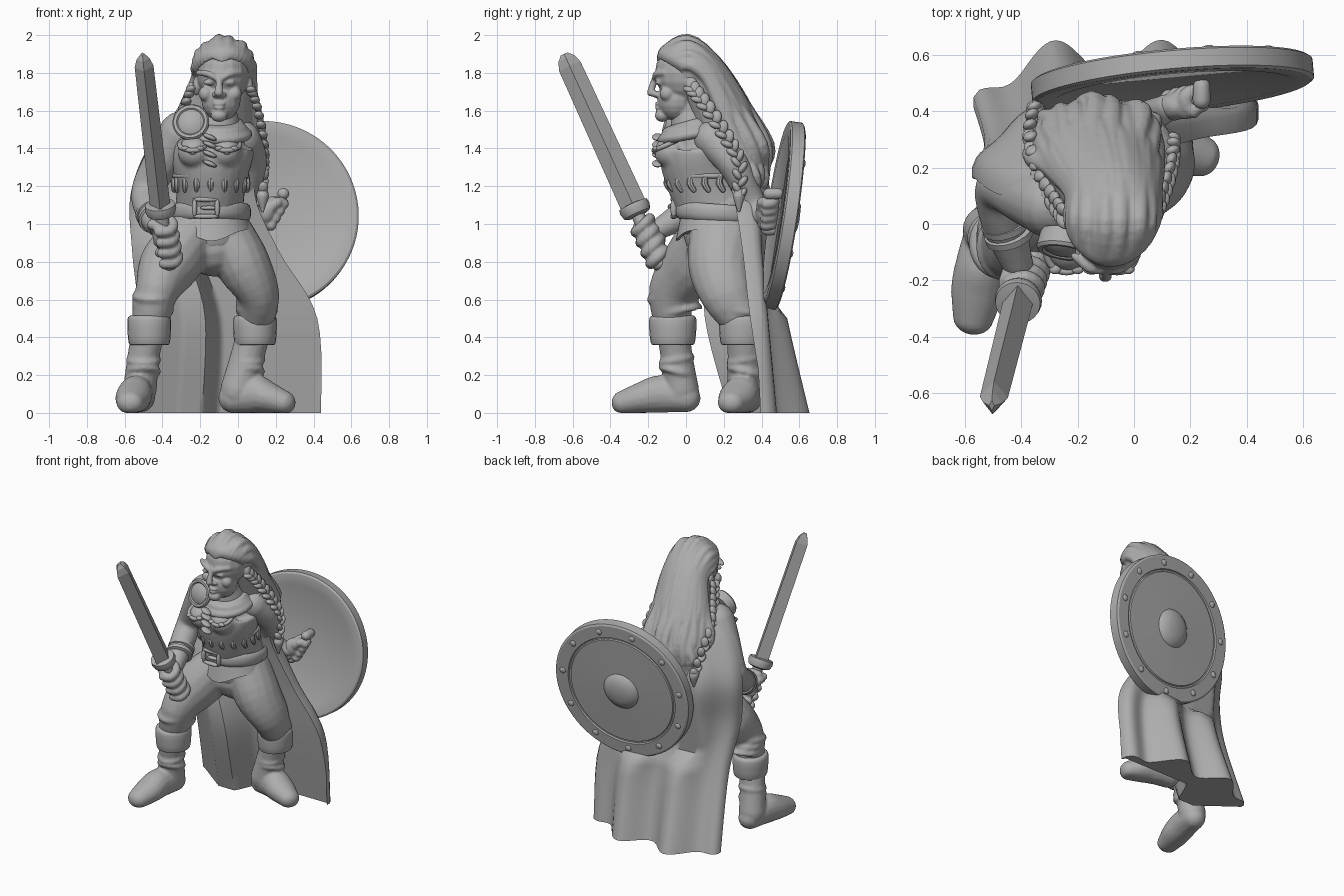
import bpy, bmesh, math
from math import sin, cos, pi, radians
from mathutils import Vector, Matrix

cube = bpy.data.objects.get("Cube")
if cube:
    bpy.data.objects.remove(cube)

stone = bpy.data.materials.new("plain_grey")
stone.use_nodes = True
GREY = (0.42, 0.42, 0.42, 1)
stone.diffuse_color = GREY
stone.node_tree.nodes["Principled BSDF"].inputs["Base Color"].default_value = GREY
X, Y, Z = Vector((1, 0, 0)), Vector((0, 1, 0)), Vector((0, 0, 1))


def skin(bm, rings):
    """Bridge a list of point rings and cap both ends."""
    vs = [[bm.verts.new(p) for p in r] for r in rings]
    n = len(vs[0])
    for a, b in zip(vs, vs[1:]):
        for i in range(n):
            bm.faces.new((a[i], a[(i + 1) % n], b[(i + 1) % n], b[i]))
    bm.faces.new(vs[0][::-1])
    bm.faces.new(vs[-1])


def spline(pts, steps):
    """Catmull-Rom through points of any dimension."""
    p = [pts[0]] + list(pts) + [pts[-1]]
    out = []
    for a, b, c, d in zip(p, p[1:], p[2:], p[3:]):
        for s in range(steps):
            t = s / steps
            out.append([0.5 * (2 * k + (m - j) * t + (2 * j - 5 * k + 4 * m - n) * t * t
                        + (3 * k - j - 3 * m + n) * t ** 3) for j, k, m, n in zip(a, b, c, d)])
    return out + [list(pts[-1])]


def loft(bm, pts, seg=16, steps=4, rounded=True, ref=None):
    """Tube through (x, y, z, radius_a[, radius_b]) points."""
    P = spline([tuple(p) if len(p) == 5 else tuple(p) + (p[3],) for p in pts], steps)
    C = [Vector(p[:3]) for p in P]
    if ref is None:
        ref = Y if abs((C[-1] - C[0]).normalized().x) > 0.75 else X
    rings, last = [], len(P) - 1
    for k, p in enumerate(P):
        t = (C[min(k + 1, last)] - C[max(k - 1, 0)]).normalized()
        a = (ref - t * ref.dot(t)).normalized()
        b = t.cross(a)
        angles = [0]
        if rounded and k == 0:
            angles = [-75, -50, -25, 0]
        elif rounded and k == last:
            angles = [0, 25, 50, 75]
        for e in angles:
            c, q = C[k] + t * sin(radians(e)) * min(p[3:]), cos(radians(e))
            rings.append([c + a * p[3] * q * cos(2 * pi * i / seg) + b * p[4] * q * sin(2 * pi * i / seg)
                          for i in range(seg)])
    skin(bm, rings)


def ball(bm, loc, rad, rot=None):
    m = Matrix.Translation(loc) @ (rot.to_matrix().to_4x4() if rot else Matrix()) @ Matrix.Diagonal((*rad, 1))
    bmesh.ops.create_uvsphere(bm, u_segments=16, v_segments=10, radius=1, matrix=m)


def hoop(bm, c, rx, ry, tall, thick, tilt=0, n=28):
    """Band around an ellipse; tilt raises the front."""
    pts = []
    for i in range(n + 2):
        a = 2 * pi * i / n
        pts.append((c[0] + rx * cos(a), c[1] + ry * sin(a), c[2] - tilt * sin(a), tall, thick))
    loft(bm, pts, seg=10, steps=1, rounded=False, ref=Z)


def turn(bm, profile, c, axis, seg=64):
    """Lathe (radius, height) pairs about an axis."""
    q = axis.to_track_quat('Z', 'Y')
    skin(bm, [[c + q @ Vector((r * cos(2 * pi * i / seg), r * sin(2 * pi * i / seg), h))
               for i in range(seg)] for r, h in profile])


def finish(name, bm, voxel=0, relax=4, angle=40):
    bmesh.ops.recalc_face_normals(bm, faces=bm.faces)
    me = bpy.data.meshes.new(name)
    bm.to_mesh(me)
    bm.free()
    me.materials.append(stone)
    ob = bpy.data.objects.new(name, me)
    bpy.context.scene.collection.objects.link(ob)
    if angle:
        me.shade_smooth()
        me.set_sharp_from_angle(angle=radians(angle))
    if voxel:
        r = ob.modifiers.new("blend", 'REMESH')
        r.mode, r.voxel_size, r.use_smooth_shade = 'VOXEL', voxel, True
        s = ob.modifiers.new("relax", 'SMOOTH')
        s.iterations, s.factor = relax, 0.5


# Trousers
bm = bmesh.new()
loft(bm, [(-.14, .18, 1.06, .18, .2), (-.14, .18, .95, .2, .21), (-.13, .17, .89, .17, .17)])
loft(bm, [(-.22, .16, .95, .14, .18), (-.36, .04, .79, .16, .17), (-.43, -.07, .64, .115, .13), (-.47, -.07, .46, .095)])
loft(bm, [(-.06, .2, .95, .14, .18), (.03, .18, .78, .145, .17), (.11, .22, .62, .11, .14), (.09, .3, .46, .09)])
for x, y, s in ((-.45, -.08, -1), (.1, .24, 1)):
    for k in range(3):   # creases above the boots
        hoop(bm, (x, y + .02 * k, .62 - .04 * k), .1, .115, .016, .014, .02 * s)
finish("trousers", bm, .012, 6)

# Boots with turned cuffs
for side, leg, foot in (
        ("right", [(-.47, -.07, .46, .09), (-.5, -.05, .3, .085), (-.52, -.02, .12, .09)],
         [(-.515, .0, .08, .078), (-.54, -.13, .1, .09, .1), (-.555, -.23, .08, .095, .085), (-.57, -.33, .055, .075, .065)]),
        ("left", [(.09, .3, .46, .09), (.05, .31, .3, .09), (.0, .31, .12, .095)],
         [(-.02, .32, .08, .085), (.08, .3, .1, .095, .105), (.16, .27, .08, .1, .085), (.24, .24, .055, .075, .065)])):
    bm = bmesh.new()
    loft(bm, leg)
    loft(bm, foot)
    x, y = leg[1][:2]
    for z, tilt in ((.22, .02), (.28, -.015)):
        hoop(bm, (x, y, z), .08, .082, .016, .014, tilt)
    for v in bm.verts:
        v.co.z = max(v.co.z, 0)
    finish(side + "_boot", bm, .011, 3)
    bm = bmesh.new()
    x, y = leg[0][:2]
    loft(bm, [(x, y, .36, .095, .1), (x, y, .375, .11, .118), (x, y, .49, .116, .126), (x, y, .515, .1, .11)], 24, 3, False)
    finish(side + "_boot_cuff", bm)

# Torso and bodice
bm = bmesh.new()
loft(bm, [(-.14, .18, .97, .19, .2), (-.15, .17, 1.06, .18, .2), (-.145, .11, 1.2, .185, .2), (-.14, .07, 1.36, .22, .21),
          (-.13, .07, 1.45, .21, .18), (-.1, .03, 1.53, .12, .12), (-.09, .0, 1.62, .08, .08)], 24)
for x in (-.23, -.07):
    ball(bm, (x, -.075, 1.38), (.09, .095, .085))
finish("torso", bm, .012)
bm = bmesh.new()
for i in range(11):      # waist lacing
    a = radians(-110 + 22 * i)
    x, y = -.145 + .193 * sin(a), .11 - .207 * cos(a)
    loft(bm, [(x, y + .015, 1.18, .014), (x, y - .005, 1.215, .018), (x, y, 1.25, .014)], 8, 2)
hoop(bm, (-.145, .1, 1.255), .192, .205, .014, .014)
for z in (1.32, 1.37, 1.42, 1.46):     # chest ties
    ball(bm, (-.15, -.15, z), (.04, .03, .014), Matrix.Rotation(.4, 3, 'Y').to_euler())
for x in (-.24, -.06):
    hoop(bm, (x, -.1, 1.42), .07, .07, .013, .013, -.03)
    for k in range(3):
        ball(bm, (x - .04 + .04 * k, -.16, 1.4 - .02 * (k % 2)), (.022, .018, .013))
finish("bodice_lacing", bm)
bm = bmesh.new()
for k in range(3):
    hoop(bm, (-.1, .03, 1.525 - .025 * k), .1 + .022 * k, .105 + .022 * k, .028, .034, -.03 + .015 * (k % 2))
finish("scarf", bm, .01, 3)

# Belt, buckle and tunic hem
bm = bmesh.new()
hoop(bm, (-.145, .175, 1.06), .197, .215, .045, .018, .015, 40)
finish("belt", bm)
bm = bmesh.new()
for dx, dz, rx, rz in ((-.06, 0, .014, .05), (.06, 0, .014, .05), (0, .045, .07, .014), (0, -.045, .07, .014), (.015, 0, .045, .012)):
    ball(bm, (-.17 + dx, -.065, 1.085 + dz), (rx, .018, rz))
finish("buckle", bm)
bm = bmesh.new()
skin(bm, [[Vector((-.14 + r * cos(a), .175 + (r + .015) * sin(a), z - drop * max(0, -sin(a)) ** 6))
           for a in (2 * pi * i / 40 for i in range(40))]
          for r, z, drop in ((.185, 1.06, 0), (.203, 1.0, .03), (.215, .97, .06), (.195, .975, .06))])
finish("tunic_hem", bm)

# Head and face
bm = bmesh.new()
ball(bm, (-.08, .0, 1.8), (.14, .165, .165))
ball(bm, (-.09, -.05, 1.66), (.105, .1, .115))
ball(bm, (-.1, -.125, 1.575), (.045, .04, .035))
loft(bm, [(-.098, -.155, 1.79, .018), (-.1, -.175, 1.74, .018), (-.102, -.187, 1.695, .025, .02)], 10)
ball(bm, (-.1, -.155, 1.685), (.04, .025, .018))
for s in (-1, 1):
    loft(bm, [(-.1 + .02 * s, -.165, 1.775, .016), (-.1 + .06 * s, -.155, 1.795, .018), (-.1 + .11 * s, -.115, 1.8, .015)], 8)
    ball(bm, (-.1 + .055 * s, -.142, 1.75), (.03, .02, .017))
    ball(bm, (-.095 + .075 * s, -.1, 1.69), (.04, .04, .04))
    ball(bm, (-.08 + .14 * s, .03, 1.73), (.02, .035, .05))
for z, r in ((1.637, .034), (1.615, .03)):
    ball(bm, (-.1, -.147, z), (r, .018, .011))
loft(bm, [(-.09, .04, 1.48, .085), (-.085, .0, 1.62, .08)])
finish("head", bm, .007, 3)

# Swept-back hair
bm = bmesh.new()
ball(bm, (-.075, .04, 1.82), (.15, .14, .15))
loft(bm, [(-.08, .06, 1.8, .14, .12), (-.09, .11, 1.68, .16, .12), (-.12, .19, 1.54, .2, .15),
          (-.13, .28, 1.4, .21, .13), (-.13, .34, 1.27, .15, .07)], 20)
for i in range(17):
    u = -1 + i / 8
    s, c, j = sin(1.35 * u), cos(1.35 * u), (i * 7 % 5 - 2) * .014
    peak = .025 * max(0, 1 - 4 * abs(u))     # widow's peak
    loft(bm, [(-.085 + .135 * s, .015 - .16 * c, 1.785 + .1 * c - peak, .01), (-.08 + .145 * s, .015 - .13 * c, 1.81 + .11 * c, .026),
              (-.075 + .15 * s, .04 - .03 * c, 1.8 + .165 * c + j / 2, .032), (-.075 + .15 * s, .1 + .06 * c, 1.74 + .12 * c, .032),
              (-.11 + .19 * s, .17 + .14 * c, 1.57 + .06 * c, .036), (-.13 + .21 * s + j, .24 + .17 * c + j, 1.42, .036),
              (-.13 + .19 * s - j, .34 + .08 * c, 1.28 + j, .028), (-.13 + .18 * s + j, .36 + .05 * c, 1.22 + 2 * j, .008)], 8, 4)
finish("hair", bm, .009, 2)

# Braids
for side, path in (("left", [(.07, .03, 1.72), (.1, .1, 1.63), (.13, .2, 1.48), (.14, .28, 1.33), (.13, .28, 1.14)]),
                   ("right", [(-.25, .03, 1.72), (-.29, .09, 1.62), (-.34, .18, 1.52), (-.37, .32, 1.4), (-.35, .41, 1.22)])):
    bm = bmesh.new()
    pts = [Vector(p) for p in spline(path, 6)]
    for k, (p, q) in enumerate(zip(pts, pts[1:])):
        d = (q - p).normalized()
        w = d.cross(X).normalized()
        ball(bm, p + w * .016 * (-1) ** k, (.027, .019, .036),
             (d + w * .7 * (-1) ** (k + 1)).to_track_quat('Z', 'Y'))
    loft(bm, [(*pts[-2], .03), (*pts[-1], .032), (*(pts[-1] - Z * .07), .008)], 10)
    finish(side + "_braid", bm)

# Cape: wavy outside, solid and heavy toward the ground, kept in front of the shield
shield_c = Vector((.14, .47, 1.05))
bm = bmesh.new()
# height, left x, right x, left y, right y, bulge, fold, inner y on each half
rows = spline([(1.53, -.36, .08, .14, .16, .13, .0, .12, .14), (1.4, -.48, .12, .14, .2, .18, .01, .15, .17),
               (1.15, -.57, .09, .2, .32, .17, .02, .22, .25), (.85, -.56, .22, .2, .36, .15, .03, .12, .3),
               (.5, -.53, .42, .3, .4, .13, .05, .1, .34), (0, -.57, .44, .45, .43, .16, .07, .23, .42)], 6)
rings = []
for z, xl, xr, yl, yr, bulge, fold, in_l, in_r in rows:
    outer, inner = [], []
    for i in range(49):
        u = i / 48
        x = xl + (xr - xl) * u
        wave = fold * cos(2 * pi * (u - .28) / .39) * min(1, 6 * u, 6 * (1 - u))
        y = yl + (yr - yl) * u + bulge * sin(pi * u) ** .6 + wave
        y = min(y, .455 + .09 * (x - .14) + .15 * (z - 1.05) + 2 * max(0, .62 - z))
        step = min(1, max(0, (u - .38) / .08))
        y_in = in_l + (in_r - in_l) * step
        y_in = yl - .03 + (y_in - yl + .03) * min(1, u / .25)
        outer.append(Vector((x, y, z)))
        inner.append(Vector((x, min(y - .035, y_in), z)))
    rings.append(outer + inner[::-1])
skin(bm, rings)
finish("cape", bm, angle=60)

# Sword arm
bm = bmesh.new()
loft(bm, [(-.3, .07, 1.48, .12), (-.38, .1, 1.36, .105), (-.48, .13, 1.18, .085), (-.46, .0, 1.06, .08), (-.41, -.15, .97, .055)])
finish("right_arm", bm, .012)
bm = bmesh.new()
n = Vector((-.15, -1, .3)).normalized()
turn(bm, [(.09, -.06), (.098, .0), (.09, .012), (.075, .012), (.068, .004), (.05, .014), (.02, .022)], Vector((-.25, -.09, 1.54)), n, 32)
finish("shoulder_disc", bm)
bm = bmesh.new()
for t in (0, .25):
    p = Vector((-.455, .0, 1.055)).lerp(Vector((-.41, -.15, .97)), t)
    d = Vector((.05, -.15, -.09)).normalized()
    turn(bm, [(.07, -.02), (.088, -.012), (.088, .012), (.07, .02)], p, d, 20)
finish("wrist_bands", bm)

# Sword along a single axis
tip, guard, pommel = Vector((-.505, -.645, 1.9)), Vector((-.41, -.27, 1.08)), Vector((-.365, -.135, .79))
axis = (tip - guard).normalized()
bm = bmesh.new()
loft(bm, [(*guard, .054, .07), (*guard.lerp(tip, .92), .05, .062), (*guard.lerp(tip, .97), .034, .046),
          (*tip, .01, .02)], 4, 1, False)
finish("sword_blade", bm, angle=0)
bm = bmesh.new()
turn(bm, [(.05, -.04), (.074, -.03), (.084, .0), (.08, .025), (.05, .03)], guard, axis, 24)
loft(bm, [(*guard, .035), (*pommel, .035)], 12, 1)
ball(bm, pommel, (.048, .048, .035), axis.to_track_quat('Z', 'Y'))
finish("sword_hilt", bm)


def fist(name, a, b, palm, grip):
    """Four curled fingers and a thumb around the line a-b."""
    bm = bmesh.new()
    d = (b - a).normalized()
    u = (palm - a.lerp(b, .5)).normalized()
    w = d.cross(u).normalized()
    for k in range(4):
        c = a.lerp(b, k / 3)
        loft(bm, [(*(c + (u * cos(t) + w * sin(t)) * grip), .029) for t in (-.4, .7, 1.8, 2.9, 4)], 10, 3, ref=d)
    loft(bm, [(*palm, .04), (*(a + u * .02 - w * grip - d * .01), .028), (*(a - u * grip), .024)], 10, 3, ref=d)
    ball(bm, a.lerp(b, .5) + u * .04, (.05, .055, .075), d.to_track_quat('Z', 'Y'))
    finish(name, bm, .008, 2)


fist("right_hand", guard.lerp(pommel, .3), guard.lerp(pommel, .88), Vector((-.42, -.14, .96)), .055)

# Shield arm
bm = bmesh.new()
loft(bm, [(.02, .14, 1.45, .1), (.07, .25, 1.32, .085), (.03, .35, 1.12, .07), (.09, .4, 1.04, .055), (.15, .42, 1.05, .048)])
finish("left_arm", bm, .012)
bm = bmesh.new()
lo, hi = Vector((.13, .43, .97)), Vector((.24, .44, 1.16))
loft(bm, [(*lo, .02), (*hi, .02)], 10, 1)
for p in (lo, hi):
    loft(bm, [(*p, .032), (*(p + Y * .05), .03)], 10, 1)
finish("shield_grip", bm)
fist("left_hand", hi.lerp(lo, .25), hi.lerp(lo, .85), Vector((.14, .415, 1.06)), .032)

# Round shield with rim, boss and rivets
n = Vector((-.09, 1, -.15)).normalized()
bm = bmesh.new()
turn(bm, [(.01, .012), (.4, .012), (.425, .0), (.49, .0), (.502, .008), (.502, .072), (.49, .08), (.405, .082), (.4, .072), (.39, .072),
          (.385, .08), (.13, .088), (.125, .095), (.1, .115), (.06, .128), (.01, .132)], shield_c, n, 80)
finish("shield", bm, angle=30)
bm = bmesh.new()
q = n.to_track_quat('Z', 'Y')
for i in range(11):
    a = 2 * pi * (i + .3) / 11
    ball(bm, shield_c + q @ Vector((.447 * cos(a), .447 * sin(a), .08)), (.022, .022, .012), q)
finish("shield_rivets", bm)
